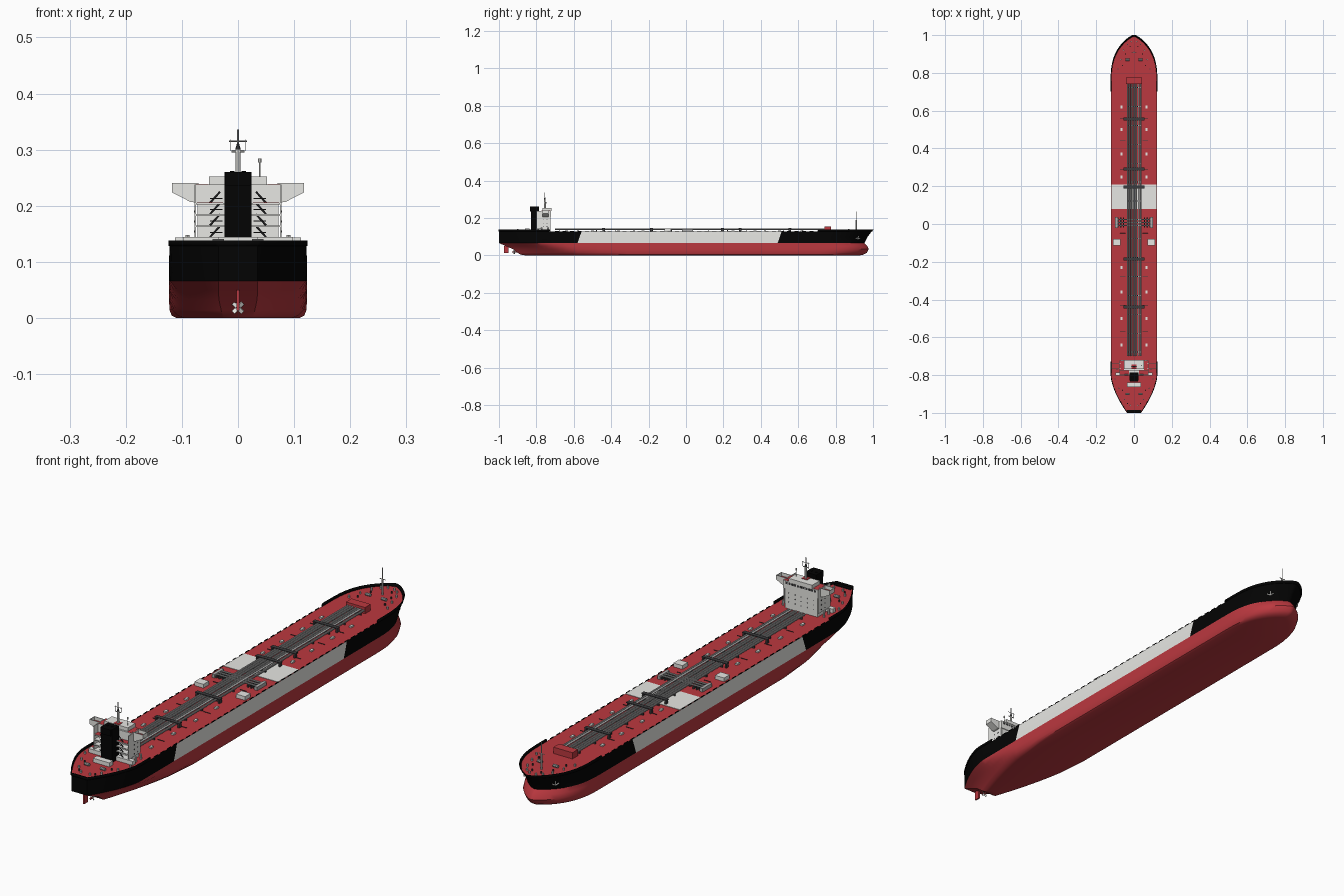
import bpy, bmesh, math
from mathutils import Matrix, Vector

if "Cube" in bpy.data.objects:
    bpy.data.objects.remove(bpy.data.objects["Cube"])

def material(name, r, g, b):
    m = bpy.data.materials.new(name)
    m.use_nodes = True
    m.diffuse_color = (r, g, b, 1)
    m.node_tree.nodes["Principled BSDF"].inputs["Base Color"].default_value = (r, g, b, 1)
    return m

RED = material("red paint", .5, .04, .05)
BLACK = material("black paint", .001, .001, .001)
WHITE = material("pale grey paint", .83, .83, .8)
GREY = material("pipe grey", .42, .42, .42)
DARK = material("dark steel", .045, .045, .048)

def finish(bm, name, mats, smooth=True):
    bmesh.ops.recalc_face_normals(bm, faces=bm.faces)
    me = bpy.data.meshes.new(name)
    bm.to_mesh(me)
    bm.free()
    for m in mats:
        me.materials.append(m)
    ob = bpy.data.objects.new(name, me)
    bpy.context.collection.objects.link(ob)
    if smooth:
        bpy.ops.object.select_all(action='DESELECT')
        ob.select_set(True)
        bpy.context.view_layer.objects.active = ob
        bpy.ops.object.shade_smooth_by_angle(angle=math.radians(35))
    return ob

def box(bm, x0, x1, y0, y1, z0, z1):
    mid = Vector((x0 + x1, y0 + y1, z0 + z1)) / 2
    size = Matrix.Diagonal((x1 - x0, y1 - y0, z1 - z0, 1))
    bmesh.ops.create_cube(bm, size=1, matrix=Matrix.Translation(mid) @ size)

def rod(bm, a, b, r, r2=None, n=8):
    a, b = Vector(a), Vector(b)
    turn = (b - a).to_track_quat('Z', 'Y').to_matrix().to_4x4()
    bmesh.ops.create_cone(bm, cap_ends=True, segments=n, radius1=r, radius2=r if r2 is None else r2,
                          depth=(b - a).length, matrix=Matrix.Translation((a + b) / 2) @ turn)

def boxes(name, mat, rows):
    bm = bmesh.new()
    for row in rows:
        box(bm, *row)
    return finish(bm, name, [mat], False)

def rods(name, mat, rows):
    bm = bmesh.new()
    for row in rows:
        rod(bm, *row)
    return finish(bm, name, [mat])

# Hull waterlines: height, stern y, stern half width, stern taper, half beam, bow y
LEVELS = [(0, -.86, .025, .42, .11, .93), (.004, -.885, .027, .42, .118, .95),
          (.014, -.9, .03, .38, .122, .967), (.033, -.925, .034, .33, .123, .977),
          (.05, -.965, .035, .27, .123, .969), (.066, -1, .035, .22, .123, .954),
          (.097, -1, .035, .21, .123, .97), (.128, -1, .035, .2, .122, .993),
          (.138, -1, .035, .2, .122, 1)]
N, M = 18, 8
DECK = .128
SIDES = (-1, 1)

def half_width(level, y):
    z, ys, w0, length, w, yb = level
    u = min(max((y - ys) / length, 0), 1)
    v = min(max((yb - y) / .25, 0), 1)
    return min(w0 + (w - w0) * (1 - (1 - u) ** 1.6), .003 + (w - .003) * (1 - (1 - v) ** 2.8) ** .8)

def stations(level):
    z, ys, yb = level[0], level[1], level[5]
    slant = max(z - .066, 0) * .35
    a, f = -.58 + slant, .49 + slant
    out = [ys + (a - ys) * (i / N) ** 1.5 for i in range(N)]
    out += [a + (f - a) * i / M for i in range(M)]
    return out + [yb + (f - yb) * (1 - i / N) ** 2 for i in range(N + 1)]

def waterline(bm, level):
    rows = [(half_width(level, y), y) for y in stations(level)]
    return [[bm.verts.new((s * w, y, level[0])) for w, y in rows] for s in SIDES]

bm = bmesh.new()
lines = [waterline(bm, lv) for lv in LEVELS[:-1]]
last = len(lines[0][0]) - 1
for k, (lo, hi) in enumerate(zip(lines, lines[1:])):
    for side in (0, 1):
        for i in range(last):
            f = bm.faces.new((lo[side][i], lo[side][i + 1], hi[side][i + 1], hi[side][i]))
            f.material_index = 0 if k < 5 else 2 if N <= i < N + M else 1
    for end in (0, last):
        f = bm.faces.new((lo[0][end], lo[1][end], hi[1][end], hi[0][end]))
        f.material_index = 0 if k < 5 else 1
for line in (lines[0], lines[-1]):
    for i in range(last):
        bm.faces.new((line[0][i], line[0][i + 1], line[1][i + 1], line[1][i]))
finish(bm, "hull", [RED, BLACK, WHITE])

# Raised plating around bow and stern
bm = bmesh.new()
lo, hi = waterline(bm, LEVELS[-2]), waterline(bm, LEVELS[-1])
for side in (0, 1):
    for i in range(last):
        y = lo[side][i].co.y
        if y > .7 or y < -.74:
            bm.faces.new((lo[side][i], lo[side][i + 1], hi[side][i + 1], hi[side][i]))
for end in (0, last):
    bm.faces.new((lo[0][end], lo[1][end], hi[1][end], hi[0][end]))
bmesh.ops.delete(bm, geom=[v for v in bm.verts if not v.link_faces], context='VERTS')
bulwark = finish(bm, "bulwark", [BLACK])
mod = bulwark.modifiers.new("thickness", 'SOLIDIFY')
mod.thickness, mod.offset = .004, 0
boxes("stern_plate", BLACK, [(-.036, .036, -.999, -.984, DECK, .131)])

# Broken black edging along the midship deck
boxes("deck_edging", BLACK, [(s * .1215 - .001, s * .1215 + .001, -.7 + .04 * i, -.678 + .04 * i, .127, .131)
                             for s in SIDES for i in range(35)])

# Rudder and propeller
boxes("rudder", RED, [(-.003, .003, -.972, -.95, .013, .05), (-.002, .002, -.966, -.956, .05, .07)])
hub = Vector((0, -.918, .018))
rods("propeller_hub", RED, [(hub + Vector((0, .03, 0)), hub - Vector((0, .012, 0)), .004, .003)])
bm = bmesh.new()
for k in range(4):
    spin = Matrix.Rotation(k * math.pi / 2 + math.pi / 4, 4, 'Y') @ Matrix.Rotation(.6, 4, 'Z')
    bmesh.ops.create_cube(bm, size=1, matrix=Matrix.Translation(hub) @ spin
                          @ Matrix.Translation((0, 0, .007)) @ Matrix.Diagonal((.008, .002, .01, 1)))
finish(bm, "propeller_blades", [WHITE], False)

# Deck markings, lockers and hatches
boxes("deck_panel", WHITE, [(-.12, .12, .08, .21, DECK, DECK + .0015)])
boxes("side_lockers", WHITE, [(s * .092 - .02, s * .092 + .02, -.115, -.08, DECK, .143) for s in SIDES])
spots = [.62, .5, .37, .25, -.23, -.36, -.5, -.64]
boxes("deck_hatches", WHITE, [(s * .066 - .005, s * .066 + .005, y - .008, y + .008, DECK, .134)
                              for s in SIDES for y in spots])
rods("deck_cross_lines", DARK, [((s * .045, y, .129), (s * .075, y, .129), .0012)
                                for s in SIDES for y in (.56, .44, .29, -.05, -.28, -.43, -.57)])
boxes("forward_store", RED, [(-.042, .042, .74, .775, DECK, .153)])

# Cargo pipes, supports and manifold
rods("cargo_pipes", GREY, [((x, -.7, .14), (x, .74, .14), .0042)
                           for x in (-.034, -.023, -.012, .002, .013, .036)])
boxes("pipe_walkway", GREY, [(.02, .029, -.7, .74, .141, .144)])
boxes("pipe_supports", DARK, [(-.038, .038, -.68 + .1 * i, -.676 + .1 * i, DECK, .137) for i in range(15)])
frames = [.555, .29, .195, -.185, -.44]
boxes("pipe_bridges", DARK, [(-.055, .055, y - .008, y + .008, .144, .147) for y in frames]
      + [(s * .05 - .003, s * .05 + .003, y - .007, y + .007, DECK, .145) for y in frames for s in SIDES])
rods("manifold_pipes", GREY, [((-.092, y, .139), (.092, y, .139), .0035) for y in (-.008, .008, .024)])
boxes("manifold_cradles", DARK, [(s * x - .003, s * x + .003, -.018, .034, DECK, .137)
                                 for s in SIDES for x in (.055, .07, .084)])
boxes("manifold_trays", GREY, [(s * .094 - .006, s * .094 + .006, -.022, .038, DECK, .142) for s in SIDES])

# Deckhouse with open aft decks
boxes("house_base", WHITE, [(-.098, .098, -.803, -.785, DECK, .144), (-.036, .036, -.862, -.838, DECK, .144)])
boxes("deckhouse", WHITE, [(-.072, .072, -.775, -.725, DECK, .205), (-.077, .077, -.775, -.722, .205, .238),
                           (-.052, .052, -.768, -.72, .238, .252)])
floors = [.144, .165, .185, .205]
boxes("aft_decks", WHITE, [(-.075, .075, -.8, -.77, z - .003, z) for z in floors]
      + [(s * .076 - .0015, s * .076 + .0015, -.8, -.725, .144, .238) for s in SIDES])
boxes("red_floors", RED, [(s * .05 - .023, s * .05 + .023, -.798, -.776, .205, .2055) for s in SIDES]
      + [(s * .064 - .011, s * .064 + .011, -.773, -.724, .238, .2385) for s in SIDES]
      + [(-.012, .012, -.767, -.745, .252, .254)])
rods("stairs", DARK, [((s * .05, -.795, z), (s * .032, -.795, z + .02), .0018)
                      for z in floors for s in SIDES])
rods("deck_rails", DARK, [((s * .028, -.8, z + .008), (s * .05, -.8, z + .008), .0008)
                          for z in floors for s in SIDES])

# Bridge wings, tapered underneath, with solid walls around a sunken floor
bm = bmesh.new()
for s in SIDES:
    shape = [(.07, .205), (.085, .207), (.118, .224), (.118, .227), (.07, .227)]
    f = bm.faces.new([bm.verts.new((s * x, -.768, z)) for x, z in shape])
    new = bmesh.ops.extrude_face_region(bm, geom=[f])["geom"]
    bmesh.ops.translate(bm, vec=(0, .032, 0), verts=[v for v in new if isinstance(v, bmesh.types.BMVert)])
    for y in (-.768, -.738):
        box(bm, *sorted((s * .07, s * .118)), y, y + .002, .226, .241)
    box(bm, s * .117 - .001, s * .117 + .001, -.768, -.736, .226, .241)
finish(bm, "bridge_wings", [WHITE], False)
boxes("wing_floors", RED, [(s * .0965 - .019, s * .0965 + .019, -.765, -.739, .227, .228) for s in SIDES])

# Windows on the forward and side walls
boxes("bridge_windows", DARK, [(-.068 + .0125 * i, -.059 + .0125 * i, -.7225, -.721, .226, .234)
                               for i in range(11)])
boxes("cabin_windows", DARK, [(x - .0015, x + .0015, -.7255, -.724, z, z + .004)
                              for x in (-.054, -.027, 0, .027, .054) for z in (.152, .17, .188)]
      + [(s * .0778 - .0006, s * .0778 + .0006, y, y + .004, z, z + .004)
         for s in SIDES for y in (-.765, -.745) for z in (.152, .17, .188, .215)])

# Funnel, masts and antenna
boxes("funnel", BLACK, [(-.024, .024, -.828, -.785, DECK, .26), (-.022, .022, -.834, -.828, .235, .26)])
rods("funnel_pipes", BLACK, [((x, -.806, .258), (x, -.806, .262), .004) for x in (-.01, .01)])
rods("main_mast", WHITE, [((0, -.755, .25), (0, -.755, .3), .0045),
                          ((-.012, -.755, .297), (.012, -.755, .297), .002)])
rods("mast_top", GREY, [((0, -.755, .3), (0, -.755, .336), .0015),
                        ((-.016, -.755, .315), (.016, -.755, .315), .001)]
     + [((s * .013, -.755, .298), (s * .013, -.755, .318), .0008) for s in SIDES])
rods("mast_light", DARK, [((0, -.755, .3), (0, -.755, .311), .005, .002)])
rods("antenna", WHITE, [((.039, -.75, .25), (.039, -.75, .278), .0013),
                        ((.039, -.75, .277), (.039, -.75, .284), .003)])
rods("foremast", WHITE, [((0, .91, DECK), (0, .91, .19), .004), ((0, .91, .19), (0, .91, .235), .0015),
                         ((-.013, .91, .19), (.013, .91, .19), .0015)])

# Mooring winches, bollards and anchors
rods("winches", GREY, [((s * .025, y, .135), (s * .045, y, .135), .006) for s in SIDES for y in (.87, -.9)])
rods("bollards", WHITE, [((s * x, y, DECK), (s * x, y, .138), .0035) for s in SIDES
                         for x, y in ((.085, .82), (.07, .87), (.055, .92), (.035, .95), (.015, .965),
                                      (.1, -.82), (.08, -.87), (.05, -.93), (.02, -.96))])
rods("dark_bollards", DARK, [((s * x, y, DECK), (s * x, y, .136), .003) for s in SIDES
                             for x, y in ((.06, .84), (.045, .9), (.02, .94), (.06, -.88), (.035, -.95))])
rods("vents", WHITE, [((s * .09, y, DECK), (s * .09, y, .148), .004) for s in SIDES for y in (-.74, -.77)])
bm = bmesh.new()
for s in SIDES:
    x = s * (half_width(LEVELS[6], .92) + .001)
    rod(bm, (x, .92, .086), (x, .92, .106), .002)
    for d in (-.011, .011):
        rod(bm, (x - s * d * .7, .92 + d, .092), (x, .92, .086), .0025)
finish(bm, "anchors", [WHITE])
